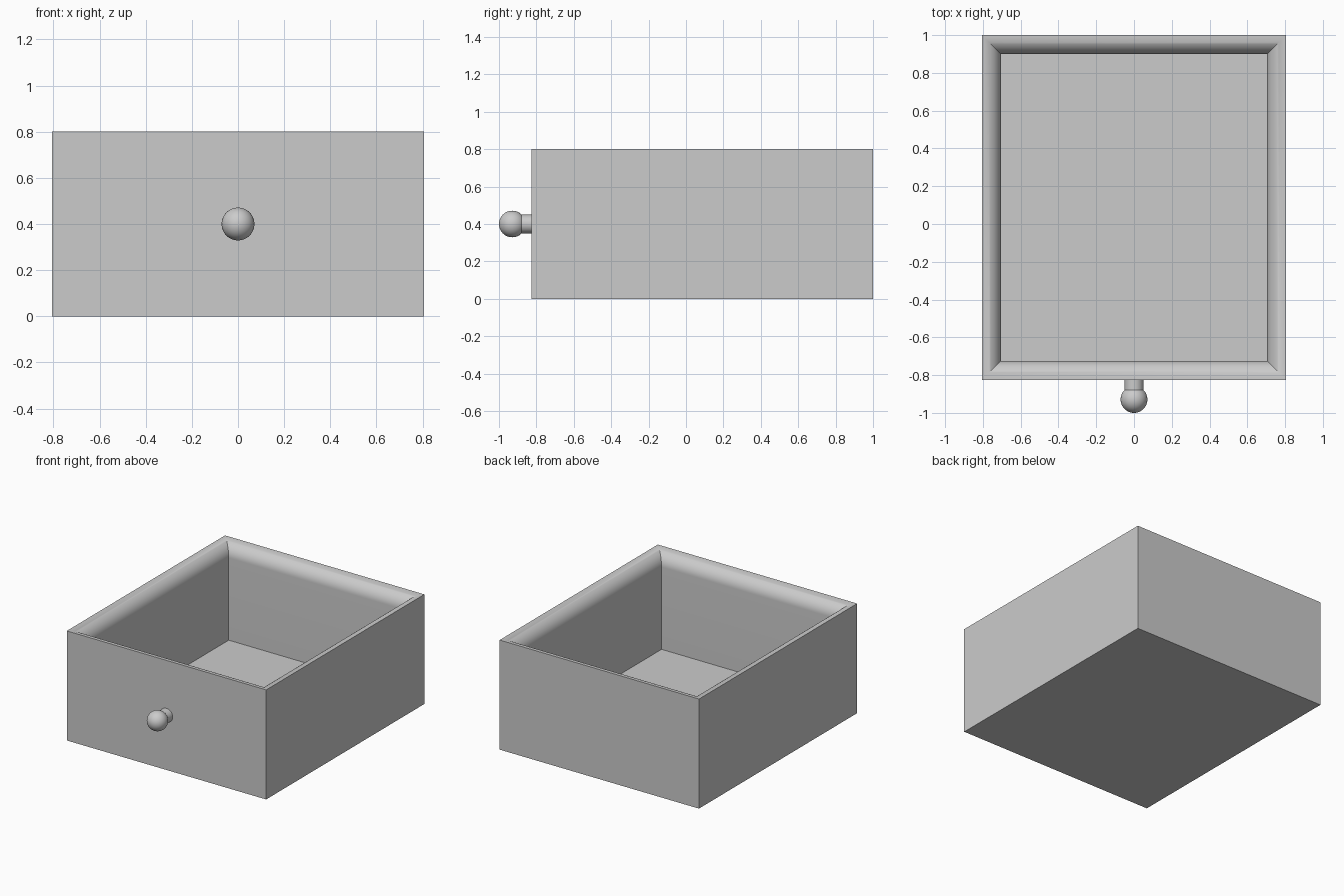
import bpy, bmesh, math
from mathutils import Matrix

if "Cube" in bpy.data.objects:
    bpy.data.objects.remove(bpy.data.objects["Cube"])

grey = bpy.data.materials.new("plain_grey")
grey.diffuse_color = (0.6, 0.6, 0.6, 1)
grey.use_nodes = True
grey.node_tree.nodes["Principled BSDF"].inputs["Base Color"].default_value = grey.diffuse_color


def add_object(name, bm):
    bmesh.ops.recalc_face_normals(bm, faces=bm.faces)
    mesh = bpy.data.meshes.new(name)
    bm.to_mesh(mesh)
    bm.free()
    obj = bpy.data.objects.new(name, mesh)
    bpy.context.collection.objects.link(obj)
    mesh.materials.append(grey)
    bpy.ops.object.select_all(action='DESELECT')
    obj.select_set(True)
    bpy.context.view_layer.objects.active = obj
    bpy.ops.object.shade_smooth_by_angle(angle=math.radians(30))
    return obj


# Drawer box: rectangular rings following a wall section with a rounded inner rim
HALF_W, FRONT, BACK, HEIGHT = 0.805, -0.825, 1.0, 0.80
WALL, FLOOR, STEPS = 0.10, 0.10, 16

section = [(0, 0), (0, HEIGHT)]
for i in range(1, STEPS + 1):
    a = math.pi / 2 * i / STEPS
    section.append((WALL * math.sin(a), HEIGHT - WALL * (1 - math.cos(a))))
section.append((WALL, FLOOR))

bm = bmesh.new()
rings = []
for d, z in section:
    x, y0, y1 = HALF_W - d, FRONT + d, BACK - d
    rings.append([bm.verts.new(p) for p in
                  ((-x, y0, z), (x, y0, z), (x, y1, z), (-x, y1, z))])
for low, high in zip(rings, rings[1:]):
    for i in range(4):
        j = (i + 1) % 4
        bm.faces.new((low[i], low[j], high[j], high[i]))
bm.faces.new(rings[0])    # underside
bm.faces.new(rings[-1])   # inner floor
add_object("drawer_box", bm)

# Knob: round stem and ball on the front panel
KNOB_Z, BALL_Y, BALL_R, STEM_R = 0.40, -0.929, 0.071, 0.05

bm = bmesh.new()
stem_len = FRONT - BALL_Y
bmesh.ops.create_cone(
    bm, cap_ends=True, segments=48, radius1=STEM_R, radius2=STEM_R, depth=stem_len,
    matrix=Matrix.Translation((0, (FRONT + BALL_Y) / 2, KNOB_Z))
    @ Matrix.Rotation(math.pi / 2, 4, 'X'))
add_object("knob_stem", bm)

bm = bmesh.new()
bmesh.ops.create_uvsphere(
    bm, u_segments=48, v_segments=24, radius=BALL_R,
    matrix=Matrix.Translation((0, BALL_Y, KNOB_Z)))
add_object("knob_ball", bm)
